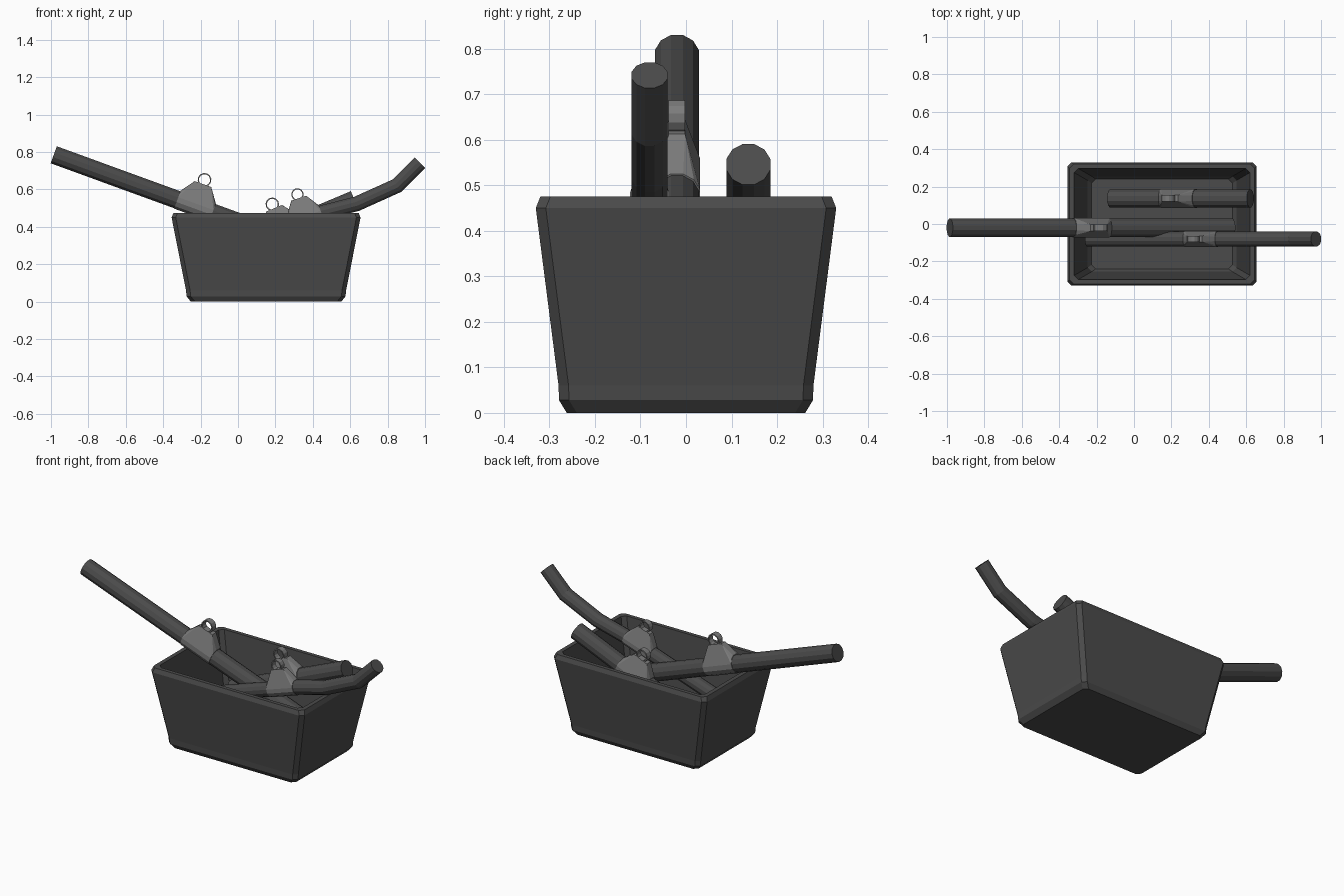
import bpy, bmesh, math
from mathutils import Vector

if "Cube" in bpy.data.objects:
    bpy.data.objects.remove(bpy.data.objects["Cube"])


def material(name, v):
    m = bpy.data.materials.new(name)
    m.diffuse_color = (v, v, v, 1)
    m.use_nodes = True
    m.node_tree.nodes["Principled BSDF"].inputs["Base Color"].default_value = m.diffuse_color
    return m


DARK = material("dark_grey", 0.07)
LIGHT = material("mid_grey", 0.2)


def finish(bm, name, mat):
    bmesh.ops.recalc_face_normals(bm, faces=bm.faces)
    me = bpy.data.meshes.new(name)
    bm.to_mesh(me)
    bm.free()
    me.materials.append(mat)
    ob = bpy.data.objects.new(name, me)
    bpy.context.collection.objects.link(ob)
    return ob


def loft(name, rings, mat, closed=False):
    """Skin a list of equal-length point rings; cap the ends unless closed."""
    bm = bmesh.new()
    loops = [[bm.verts.new(p) for p in r] for r in rings]
    n = len(loops[0])
    pairs = list(zip(loops, loops[1:]))
    if closed:
        pairs.append((loops[-1], loops[0]))
    else:
        bm.faces.new(loops[0])
        bm.faces.new(loops[-1])
    for a, b in pairs:
        for i in range(n):
            j = (i + 1) % n
            bm.faces.new((a[i], a[j], b[j], b[i]))
    return finish(bm, name, mat)


def chamfered_rect(hx, hy, z, c=0.022, cx=0.15):
    pts = [(hx, hy - c), (hx - c, hy), (c - hx, hy), (-hx, hy - c),
           (-hx, c - hy), (c - hx, -hy), (hx - c, -hy), (hx, c - hy)]
    return [(cx + x, y, z) for x, y in pts]


def handle(name, path, y, r, sides=12):
    """Mitred tube along an x-z path."""
    pts = [Vector(p) for p in path]
    rings = []
    for i, p in enumerate(pts):
        d0 = (p - pts[max(i - 1, 0)]).normalized()
        d1 = (pts[min(i + 1, len(pts) - 1)] - p).normalized()
        d = (d0 + d1).normalized()
        k = r / d.dot(d1 if i == 0 else d0)
        ring = []
        for s in range(sides):
            a = 2 * math.pi * (s + 0.5) / sides
            h = k * math.sin(a)
            ring.append((p.x - d.y * h, y + r * math.cos(a), p.y + d.x * h))
        rings.append(ring)
    return loft(name, rings, DARK)


def bracket(name, x, y, z, angle, r, f):
    """Sleeve tapering to a narrow raised plate, with a ring on top."""
    ca, sa = math.cos(angle), math.sin(angle)

    def place(s, w, t):
        return (x + s * ca - t * sa, y + w, z + s * sa + t * ca)

    bm = bmesh.new()
    for s in (-0.1 * f, 0.1 * f):
        for i in range(12):
            a = 2 * math.pi * (i + 0.5) / 12
            bm.verts.new(place(s, r * math.cos(a), r * math.sin(a)))
    for s in (-0.047 * f, 0.047 * f):
        for w in (-0.018 * f, 0.018 * f):
            bm.verts.new(place(s, w, 0.125 * f))
    bmesh.ops.convex_hull(bm, input=bm.verts[:])
    bmesh.ops.dissolve_limit(bm, angle_limit=0.01, verts=bm.verts[:], edges=bm.edges[:])
    finish(bm, name + "_bracket", LIGHT)

    # hanging ring
    rings = []
    for i in range(12):
        a = 2 * math.pi * i / 12
        rings.append([place(q * f * math.cos(a), w * f, (0.149 + q * math.sin(a)) * f)
                      for q, w in ((0.037, -0.018), (0.037, 0.018), (0.03, 0.018), (0.03, -0.018))])
    loft(name + "_ring", rings, LIGHT, closed=True)


# open tapered bin: outside, rim, then inside down to the floor
bin_profile = [(0.402, 0.262, 0), (0.425, 0.279, 0.028), (0.428, 0.28, 0.06),
               (0.505, 0.33, 0.45), (0.495, 0.32, 0.475), (0.47, 0.297, 0.475),
               (0.398, 0.255, 0.07), (0.377, 0.24, 0.045)]
loft("bin", [chamfered_rect(*p) for p in bin_profile], DARK)

# long straight handle leaning left
handle("left_handle", [(-0.985, 0.785), (0.525, 0.235)], -0.02, 0.05)
bracket("left", -0.23, -0.02, 0.511, -math.radians(20), 0.053, 1.0)

# bent handle leaning right
handle("bent_handle", [(-0.25, 0.243), (0.45, 0.476), (0.635, 0.523),
                       (0.85, 0.62), (0.973, 0.742)], -0.08, 0.041)
bracket("bent", 0.36, -0.08, 0.446, math.radians(18.4), 0.044, 0.9)

# short straight handle at the back
handle("short_handle", [(-0.125, 0.232), (0.622, 0.546)], 0.137, 0.05)
bracket("short", 0.24, 0.137, 0.386, math.radians(22.8), 0.053, 0.98)
